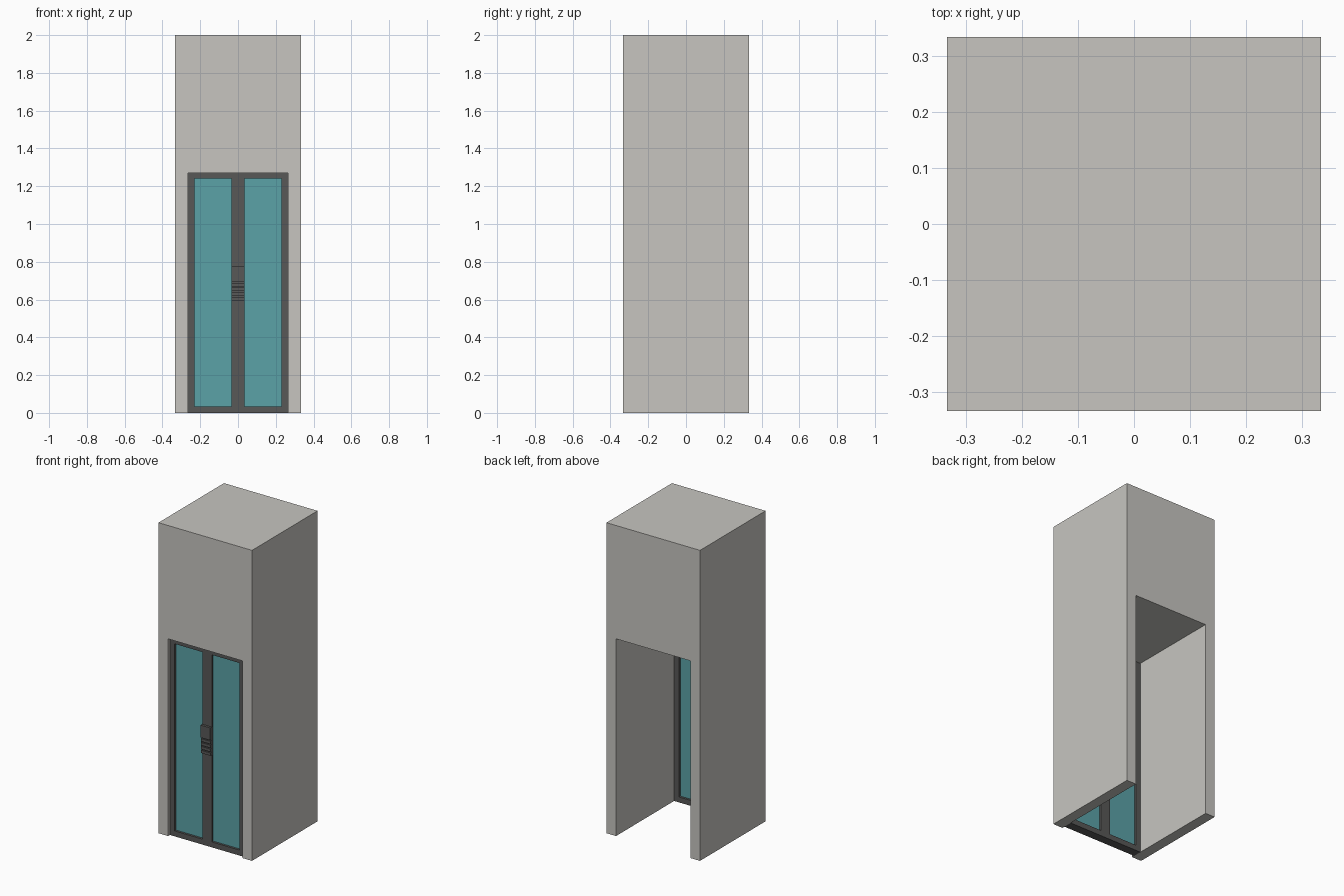
import bpy, bmesh

if "Cube" in bpy.data.objects:
    bpy.data.objects.remove(bpy.data.objects["Cube"])

def material(name, rgb):
    m = bpy.data.materials.new(name)
    m.diffuse_color = (*rgb, 1)
    m.use_nodes = True
    m.node_tree.nodes["Principled BSDF"].inputs["Base Color"].default_value = m.diffuse_color
    return m

STONE = material("pale grey wall", (0.57, 0.56, 0.53))
METAL = material("dark grey metal", (0.098, 0.098, 0.096))
GLASS = material("teal glass", (0.105, 0.36, 0.39))

def finish(name, bm, mat):
    bmesh.ops.recalc_face_normals(bm, faces=bm.faces)
    me = bpy.data.meshes.new(name)
    bm.to_mesh(me)
    bm.free()
    me.materials.append(mat)
    ob = bpy.data.objects.new(name, me)
    bpy.context.collection.objects.link(ob)
    return ob

def extrude_profile(name, pts, y0, y1, mat):
    """Outline in the x-z plane, pushed from y0 to y1."""
    bm = bmesh.new()
    f = bm.faces.new([bm.verts.new((x, y0, z)) for x, z in pts])
    ext = bmesh.ops.extrude_face_region(bm, geom=[f])["geom"]
    for v in ext:
        if isinstance(v, bmesh.types.BMVert):
            v.co.y = y1
    return finish(name, bm, mat)

def box(name, x0, x1, y0, y1, z0, z1, mat):
    return extrude_profile(name, [(x0, z0), (x1, z0), (x1, z1), (x0, z1)], y0, y1, mat)

H = 1 / 3          # half width of the tower
W, T = 0.265, 1.27 # doorway half width and height
F, B = -0.315, -0.258  # door front and back

# Tower with a doorway running right through it
extrude_profile("tower", [(-H, 0), (-W, 0), (-W, T), (W, T), (W, 0), (H, 0), (H, 2), (-H, 2)],
                -H, H, STONE)

# Door frame: rails, centre post and side stiles
box("bottom_rail", -W, W, F, B, 0, 0.035, METAL)
box("top_rail", -W, W, F, B, 1.24, T, METAL)
box("centre_post", -0.034, 0.034, F, B, 0.035, 1.24, METAL)
for side, s in (("left", -1), ("right", 1)):
    a, b = sorted((s * 0.231, s * W))
    box(side + "_stile", a, b, F, B, 0.035, 1.24, METAL)
    # Recessed glass pane
    a, b = sorted((s * 0.034, s * 0.231))
    box(side + "_glass", a, b, F + 0.014, B - 0.014, 0.035, 1.24, GLASS)

# Handle plate with slats below its upper block
box("handle_plate", -0.034, 0.034, F - 0.006, F, 0.595, 0.775, METAL)
box("handle_block", -0.034, 0.034, F - 0.016, F - 0.006, 0.695, 0.775, METAL)
for i in range(4):
    z = 0.595 + i * 0.025
    box(f"handle_slat_{i + 1}", -0.034, 0.034, F - 0.014, F - 0.006, z, z + 0.018, METAL)
